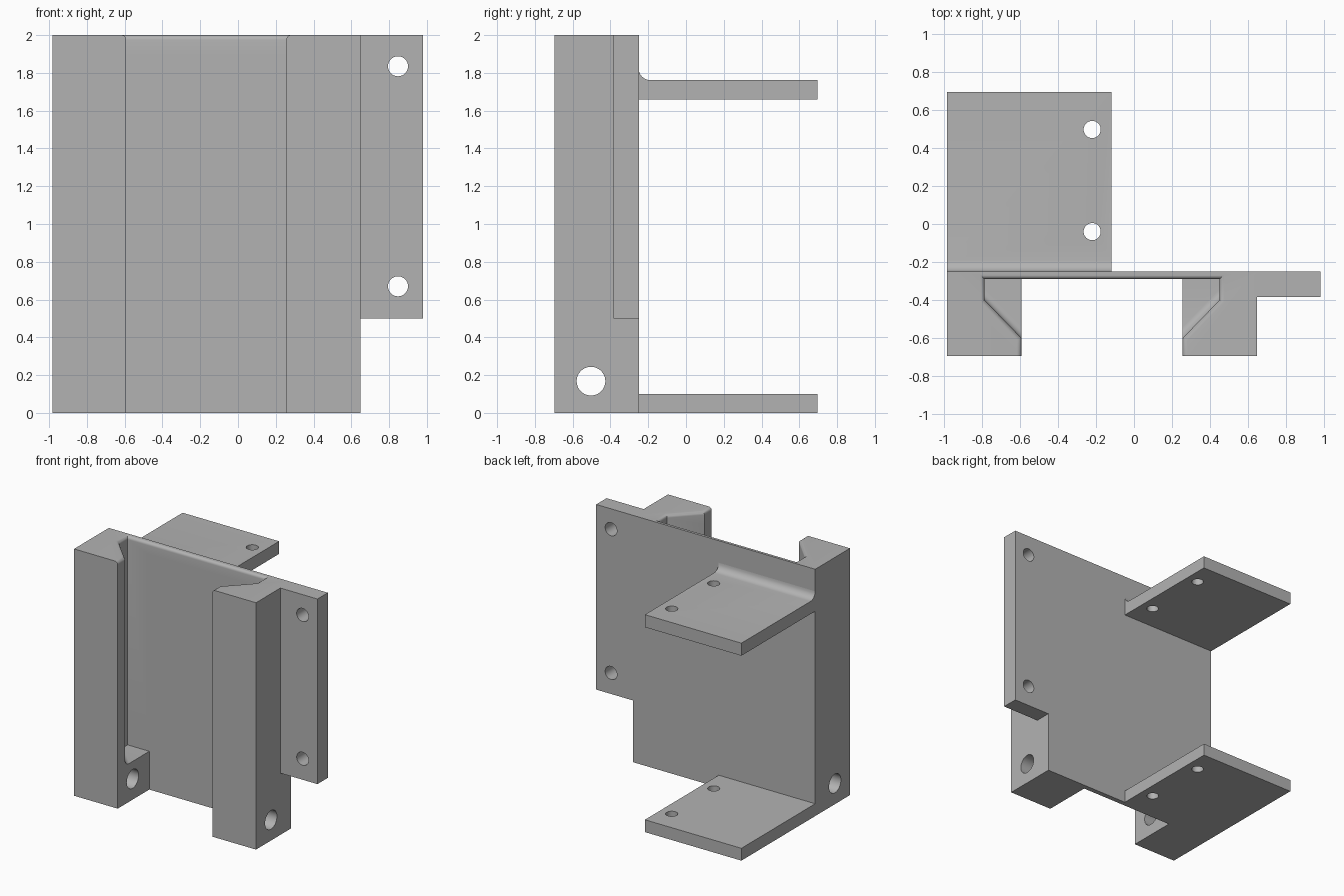
import bpy, bmesh, math
from mathutils import Matrix

if "Cube" in bpy.data.objects:
    bpy.data.objects.remove(bpy.data.objects["Cube"])

grey = bpy.data.materials.new("plain_grey")
grey.diffuse_color = (0.45, 0.45, 0.45, 1)
grey.use_nodes = True
grey.node_tree.nodes["Principled BSDF"].inputs["Base Color"].default_value = grey.diffuse_color


def loft(name, rings):
    """Solid through a stack of equal-length point rings."""
    bm = bmesh.new()
    loops = [[bm.verts.new(p) for p in ring] for ring in rings]
    for lo, hi in zip(loops, loops[1:]):
        for i in range(len(lo)):
            j = (i + 1) % len(lo)
            bm.faces.new((lo[i], lo[j], hi[j], hi[i]))
    bm.faces.new(loops[0][::-1])
    bm.faces.new(loops[-1])
    bmesh.ops.recalc_face_normals(bm, faces=bm.faces)
    me = bpy.data.meshes.new(name)
    bm.to_mesh(me)
    bm.free()
    ob = bpy.data.objects.new(name, me)
    bpy.context.collection.objects.link(ob)
    me.materials.append(grey)
    return ob


def box(name, x0, x1, y0, y1, z0, z1):
    ring = [(x0, y0), (x1, y0), (x1, y1), (x0, y1)]
    return loft(name, [[(x, y, z) for x, y in ring] for z in (z0, z1)])


def rod(axis, center, radius, length):
    """Round cutter along an axis."""
    rot = {"X": Matrix.Rotation(math.pi / 2, 4, "Y"),
           "Y": Matrix.Rotation(math.pi / 2, 4, "X"),
           "Z": Matrix.Identity(4)}[axis]
    circle = [(radius * math.cos(t * math.tau / 40), radius * math.sin(t * math.tau / 40))
              for t in range(40)]
    ob = loft("hole_cutter", [[(x, y, z) for x, y in circle] for z in (-length / 2, length / 2)])
    ob.data.transform(Matrix.Translation(center) @ rot)
    return ob


def finish(ob, cutters=()):
    """Cut the openings, then smooth only the rounded surfaces."""
    bpy.ops.object.select_all(action="DESELECT")
    bpy.context.view_layer.objects.active = ob
    ob.select_set(True)
    for c in cutters:
        m = ob.modifiers.new("cut", "BOOLEAN")
        m.operation, m.solver, m.object = "DIFFERENCE", "EXACT", c
        bpy.ops.object.modifier_apply(modifier=m.name)
        bpy.data.objects.remove(c)
    bpy.ops.object.shade_smooth_by_angle(angle=math.radians(30))


# Channel outline: d pushes the walls outward, lift pulls in the slanted walls
CX, WIDE, NARROW, BACK = -0.168, 0.618, 0.424, -0.29


def channel(z, d=0.0, lift=0.0):
    half = [(WIDE + d, BACK + d), (WIDE + d, -0.40 - 0.414 * d + lift),
            (NARROW + d, -0.60 - 0.414 * d + lift), (NARROW + d, -0.75)]
    ring = half + [(-x, y) for x, y in reversed(half)]
    return [(CX + x, y, z) for x, y in ring]


FLOOR, R_LOW, R_TOP = 0.31, 0.04, 0.025
quarter = [i * math.pi / 12 for i in range(7)]
rings = [channel(FLOOR + R_LOW * (1 - math.cos(a)), 0, 1.414 * R_LOW * (1 - math.sin(a)))
         for a in quarter]
rings += [channel(2 - R_TOP + R_TOP * math.sin(a), R_TOP * (1 - math.cos(a))) for a in quarter]
rings.append(channel(2.1, R_TOP))

# Body: two posts joined by a thin back wall
body = box("posts_and_back_wall", -0.983, 0.648, -0.695, -0.25, 0, 2)
finish(body, [
    loft("channel_cutter", rings),
    box("slot_cutter", CX - NARROW, CX + NARROW, -0.8, BACK, -0.1, 1.9),
    rod("X", (0, -0.503, 0.168), 0.076, 3),
])

# Side mounting flange with two screw holes
flange = box("side_flange", 0.648, 0.98, -0.383, -0.25, 0.5, 2)
finish(flange, [rod("Y", (0.847, -0.3, z), 0.053, 1) for z in (0.67, 1.835)])


# Rear shelves with screw holes; the upper one has a rounded root
def shelf(name, z0, z1, fillet):
    y0, y1 = -0.25, 0.695
    prof = [(y0, z0), (y1, z0), (y1, z1)]
    if fillet:
        prof += [(y0 + fillet * (1 - math.sin(a)), z1 + fillet * (1 - math.cos(a)))
                 for a in quarter]
    else:
        prof.append((y0, z1))
    ob = loft(name, [[(x, y, z) for y, z in prof] for x in (-0.983, -0.118)])
    finish(ob, [rod("Z", (-0.22, y, (z0 + z1) / 2), 0.045, 0.5) for y in (-0.04, 0.497)])


shelf("lower_shelf", 0, 0.1, 0)
shelf("upper_shelf", 1.66, 1.762, 0.06)
